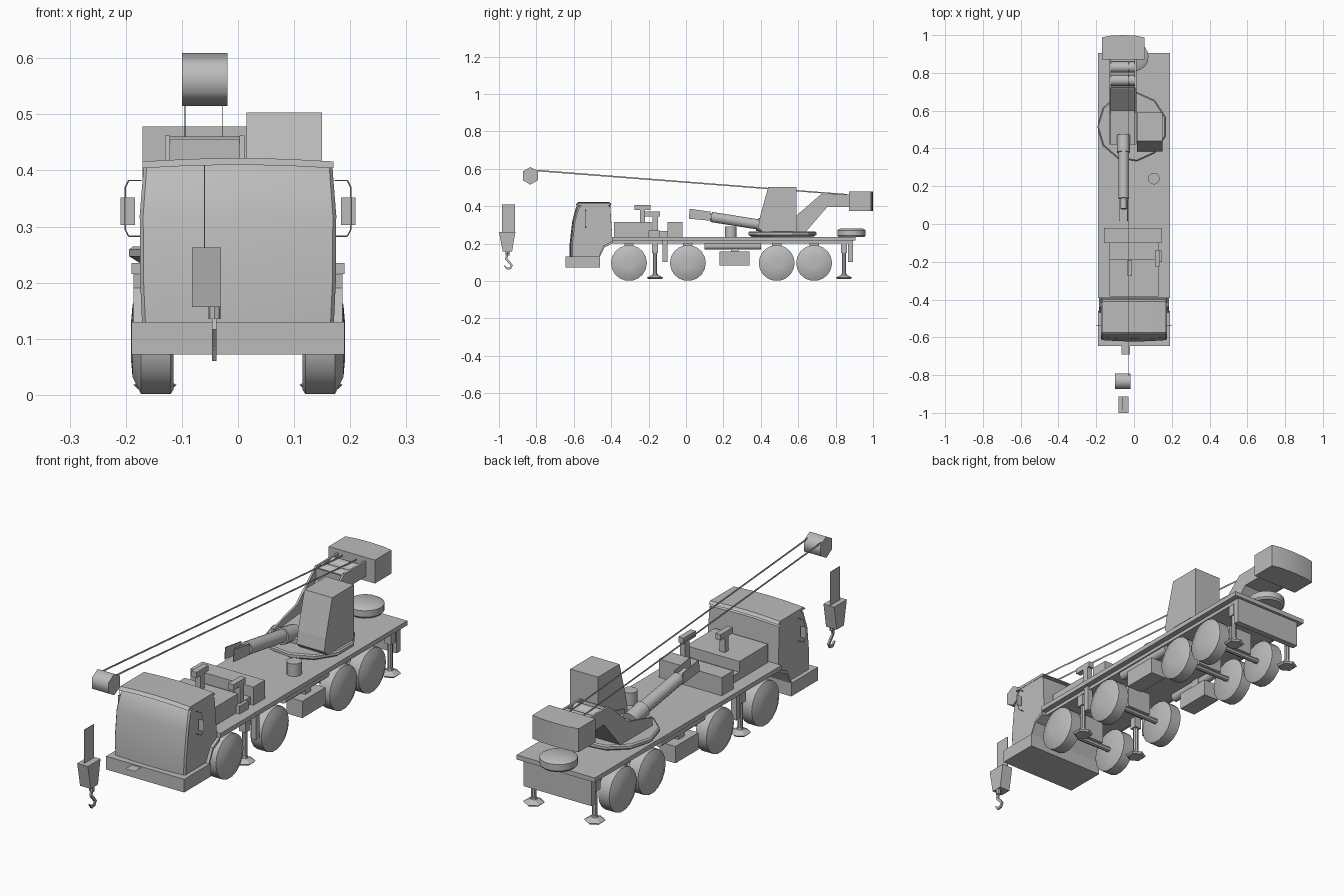
import bpy, math
from mathutils import Vector

if "Cube" in bpy.data.objects:
    bpy.data.objects.remove(bpy.data.objects["Cube"])

grey = bpy.data.materials.new("plain grey")
grey.diffuse_color = (0.5, 0.5, 0.5, 1)
grey.use_nodes = True
grey.node_tree.nodes["Principled BSDF"].inputs["Base Color"].default_value = grey.diffuse_color


def make(name, verts, faces, smooth=None):
    me = bpy.data.meshes.new(name)
    me.from_pydata(verts, [], faces)
    me.materials.append(grey)
    ob = bpy.data.objects.new(name, me)
    bpy.context.collection.objects.link(ob)
    bpy.ops.object.select_all(action='DESELECT')
    bpy.context.view_layer.objects.active = ob
    ob.select_set(True)
    bpy.ops.object.mode_set(mode='EDIT')
    bpy.ops.mesh.select_all(action='SELECT')
    bpy.ops.mesh.normals_make_consistent(inside=False)
    bpy.ops.object.mode_set(mode='OBJECT')
    if smooth:
        bpy.ops.object.shade_smooth_by_angle(angle=math.radians(smooth))
    return ob


def loft(name, rings, smooth=None):
    """Skin a list of closed rings and cap both ends."""
    n = len(rings[0])
    faces = [(k * n + i, k * n + (i + 1) % n, (k + 1) * n + (i + 1) % n, (k + 1) * n + i)
             for k in range(len(rings) - 1) for i in range(n)]
    faces += [tuple(range(n)), tuple(range((len(rings) - 1) * n, len(rings) * n))]
    return make(name, [v for r in rings for v in r], faces, smooth)


def prism(name, pts, x0, x1):
    """Extrude a (y, z) profile along x."""
    return loft(name, [[(x, y, z) for y, z in pts] for x in (x0, x1)])


def box(name, x0, x1, y0, y1, z0, z1):
    return prism(name, [(y0, z0), (y1, z0), (y1, z1), (y0, z1)], x0, x1)


def lathe(name, base, axis, profile, n=16, smooth=40, turn=0.0):
    """Revolve (radius, height) pairs about an axis through base."""
    q = Vector(axis).to_track_quat('Z', 'Y')
    base = Vector(base)
    rings = []
    for r, h in profile:
        rings.append([base + q @ Vector((r * math.cos(a), r * math.sin(a), h))
                      for a in (2 * math.pi * (i + turn) / n for i in range(n))])
    return loft(name, rings, smooth)


def rod(name, a, b, r, n=12):
    d = Vector(b) - Vector(a)
    return lathe(name, a, d, [(r, 0), (r, d.length)], n)


# driver cab: side profile lofted over curved stations
cab = [(-.622, .13), (-.622, .2), (-.608, .32), (-.588, .395), (-.57, .413), (-.425, .42),
       (-.405, .4), (-.392, .2), (-.435, .18), (-.46, .13)]
rings = []
for t in (-1, -.965, -.5, 0, .5, .965, 1):
    ring = []
    for y, z in cab:
        width = .178 - .01 * max(0, (z - .28) / .14) - .007 * max(0, (.28 - z) / .15)
        corner = .007 if abs(t) == 1 else 0
        front = (.008 * t * t + corner) if y < -.55 else 0
        ring.append((t * width, y + front, z - (.006 * t * t + corner / 3 if z > .39 else 0)))
    rings.append(ring)
loft("driver_cab", rings, 35)
loft("roof_visor", [[(t * .17, y, z - .006 * t * t) for y, z in
                     ((-.588, .41), (-.575, .422), (-.41, .422), (-.4, .41))]
                    for t in (-1, -.5, 0, .5, 1)], 35)
box("front_bumper", -.19, .19, -.645, -.46, .072, .13)
make("front_tray", [(-.065, -.69, .125), (-.02, -.69, .125), (-.02, -.64, .125), (-.065, -.64, .125)],
     [(0, 1, 2, 3)])

# wing mirrors with bent tube frames
for s in (-1, 1):
    path = [(.172, .382), (.195, .382), (.201, .37), (.201, .295), (.195, .283), (.172, .283)]
    for a, b in zip(path, path[1:]):
        rod("mirror_frame", (s * a[0], -.535, a[1]), (s * b[0], -.535, b[1]), .0015, 6)
    box("mirror", *sorted((s * .184, s * .209)), -.536, -.534, .303, .352)
    prism("rear_arch_trim", [(-.46, .13), (-.435, .18), (-.392, .2), (-.392, .215), (-.44, .19),
                             (-.468, .13)], *sorted((s * .165, s * .186)))

# deck and running gear
box("deck", -.19, .19, -.392, .905, .215, .235)
box("subframe", -.165, .165, -.46, .88, .2, .215)
box("rear_panel", -.165, .165, .866, .893, .1, .215)
for y in (-.305, .01, .485, .685):
    rod("axle", (-.13, y, .097), (.13, y, .097), .012, 8)
    box("axle_mount", -.06, .06, y - .025, y + .025, .1, .2)
    for s in (-1, 1):
        lathe("wheel", (s * .115, y, .096), (s, 0, 0),
              [(.088, 0), (.096, .005), (.096, .058), (.065, .073), (.03, .076)], 18)

# tanks and boxes hung under the deck
for s in (-1, 1):
    rod("air_tank", (s * .145, .1, .187), (s * .145, .4, .187), .02)
    box("side_locker", *sorted((s * .11, s * .187)), .18, .34, .083, .157)
    box("locker_bracket", *sorted((s * .125, s * .16)), .24, .28, .157, .2)
    box("mudguard_bar", *sorted((s * .15, s * .175)), -.125, -.1, .1, .215)

# outriggers
for y in (-.165, .845):
    for s in (-1, 1):
        lathe("outrigger_foot", (s * .148, y, .01), (0, 0, 1),
              [(.035, 0), (.044, .008), (.015, .022), (.013, .03)], 6, None, .5)
        rod("outrigger_leg", (s * .148, y, .03), (s * .148, y, .2), .011, 8)
        box("outrigger_sleeve", s * .148 - .016, s * .148 + .016, y - .016, y + .016, .15, .215)

# equipment behind the cab
box("engine_box", -.13, .13, -.385, -.185, .235, .315)
box("engine_box_low", -.13, .13, -.185, -.09, .235, .268)
box("cross_locker", -.16, .145, -.1, -.02, .235, .315)
box("tall_post", -.035, -.01, -.245, -.22, .31, .382)
box("tall_post_bar", -.035, -.01, -.275, -.19, .38, .405)
box("short_post_base", .095, .148, -.2, -.14, .235, .27)
box("short_post", .11, .135, -.18, -.15, .265, .348)
box("short_post_bar", .11, .135, -.225, -.14, .345, .37)
rod("deck_drum", (.105, .24, .235), (.105, .24, .29), .031, 12)

# spare wheel lying at the back
lathe("spare_wheel", (0, .885, .235), (0, 0, 1),
      [(.07, 0), (.077, .008), (.077, .036), (.06, .046)], 18)

# turntable and operator cabin
lathe("turntable", (-.01, .515, .235), (0, 0, 1),
      [(.165, 0), (.184, .012), (.184, .024), (.178, .029)], 11, None)
prism("operator_cabin", [(.41, .262), (.385, .285), (.395, .34), (.44, .503), (.59, .503), (.59, .262)],
      .015, .15)

# gooseneck: two side plates, inner floor and winch drums
neck = [(.42, .262), (.42, .3), (.585, .345), (.72, .462), (.88, .462), (.88, .395),
        (.755, .395), (.64, .262)]
for x in (-.13, .003):
    prism("neck_side_plate", neck, x, x + .009)
prism("neck_floor", [(.42, .262), (.42, .285), (.6, .3), (.715, .405), (.715, .455), (.722, .455),
                     (.73, .41), (.88, .41), (.88, .397), (.755, .397), (.64, .262)], -.122, .004)
for y in (.76, .83):
    rod("winch_drum", (-.122, y, .432), (.004, y, .432), .029, 14)

# counterweight with slightly bowed rear face
weight = []
for z in (.375, .478):
    weight.append([(-.17, .872, z), (.055, .872, z), (.055, .988, z), (.01, .997, z),
                   (-.0575, 1, z), (-.125, .997, z), (-.17, .988, z)])
loft("counterweight", weight, 30)

# luffing cylinder with fork end
rod("cylinder_foot", (-.055, .47, .285), (-.055, .38, .303), .035, 12)
rod("cylinder_barrel", (-.055, .4, .3), (-.055, .135, .342), .028, 14)
rod("cylinder_rod", (-.055, .15, .34), (-.055, .08, .352), .017, 12)
for x in (-.077, -.036):
    prism("fork_plate", [(.015, .333), (.13, .322), (.13, .37), (.02, .386)], x, x + .003)

# boom head and slim suspension ropes
lathe("boom_head", (-.1, -.832, .562), (1, 0, 0), [(.047, 0), (.047, .081)], 6, 65, .5)
for x in (-.095, -.028):
    prism("boom_rope", [(-.82, .588), (.86, .458), (.86, .465), (-.82, .596)], x, x + .001)

# hook block
box("hook_rope_plate", -.0605, -.0585, -.985, -.915, .26, .41)
loft("hook_block", [
    [(-.082, -1, .263), (-.03, -1, .263), (-.03, -.912, .263), (-.082, -.912, .263)],
    [(-.082, -.98, .157), (-.03, -.98, .157), (-.03, -.93, .157), (-.082, -.93, .157)]])
rod("hook_shank", (-.042, -.955, .135), (-.042, -.955, .16), .011, 8)
curve = [(-.955, .14), (-.962, .118), (-.945, .1), (-.932, .083), (-.94, .068), (-.957, .066), (-.972, .082)]
inner, outer = [], []
for i, (y, z) in enumerate(curve):
    a, b = curve[max(i - 1, 0)], curve[min(i + 1, len(curve) - 1)]
    d = Vector((b[0] - a[0], b[1] - a[1])).normalized() * (.002 if i == len(curve) - 1 else .006)
    inner.append((y - d.y, z + d.x))
    outer.append((y + d.y, z - d.x))
prism("hook", inner + outer[::-1], -.046, -.038)
